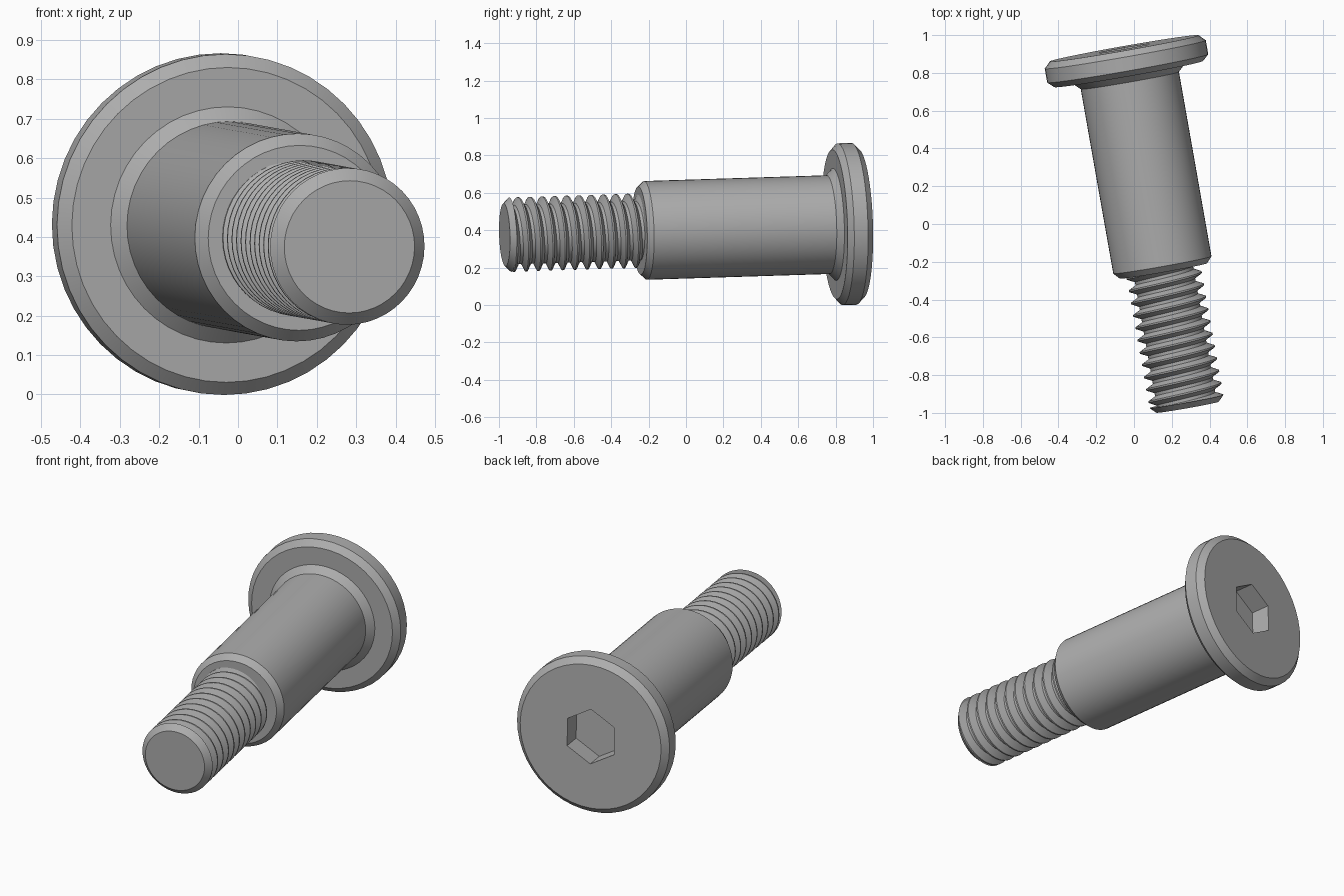
import bpy, bmesh, math
from mathutils import Vector, Matrix

if "Cube" in bpy.data.objects:
    bpy.data.objects.remove(bpy.data.objects["Cube"], do_unlink=True)

SEG = 48                                   # sides of every round part
BACK = Vector((-0.052, 0.93, 0.435))       # centre of the head's outer face
TIP = Vector((0.283, -0.97, 0.375))        # centre of the threaded end
LENGTH = (TIP - BACK).length

# Frame whose local z runs along the bolt from head to tip, local y up
az = (TIP - BACK).normalized()
ax = Vector((0, 0, 1)).cross(az).normalized()
ay = az.cross(ax)
FRAME = Matrix.Translation(BACK) @ Matrix((ax, ay, az)).transposed().to_4x4()

steel = bpy.data.materials.new("grey steel")
steel.use_nodes = True
GREY = (0.42, 0.42, 0.42, 1)
steel.diffuse_color = GREY
steel.node_tree.nodes["Principled BSDF"].inputs["Base Color"].default_value = GREY


def grid_part(name, rows):
    """Skin rows of points, each one running once around the axis."""
    bm = bmesh.new()
    grid = [[bm.verts.new(p) for p in row] for row in rows]
    for lo, hi in zip(grid, grid[1:]):
        for i in range(SEG):
            bm.faces.new((lo[i], lo[i + 1], hi[i + 1], hi[i]))
    bmesh.ops.remove_doubles(bm, verts=bm.verts, dist=1e-5)
    bmesh.ops.transform(bm, matrix=FRAME, verts=bm.verts)
    mesh = bpy.data.meshes.new(name)
    bm.to_mesh(mesh)
    bm.free()
    mesh.materials.append(steel)
    obj = bpy.data.objects.new(name, mesh)
    bpy.context.collection.objects.link(obj)
    bpy.ops.object.select_all(action='DESELECT')
    obj.select_set(True)
    bpy.context.view_layer.objects.active = obj
    bpy.ops.object.shade_smooth_by_angle(angle=math.radians(25))
    return obj


def polar(r, i, s):
    a = math.tau * i / SEG
    return (r * math.cos(a), r * math.sin(a), s)


def hex_factor(i):
    """Radius of a unit hexagon with a corner pointing up."""
    d = (360 * i / SEG + 30) % 60 - 30
    return math.cos(math.pi / 6) / math.cos(math.radians(d))


def lathe(name, profile, hex_rows=()):
    grid_part(name, [[polar(r * (hex_factor(i) if k in hex_rows else 1), i, s)
                      for i in range(SEG + 1)]
                     for k, (r, s) in enumerate(profile)])


# Chamfered head with a hexagonal socket
lathe("head", [(0, 0.11), (0.153, 0.11), (0.153, 0), (0.40, 0), (0.433, 0.033),
               (0.433, 0.108), (0.40, 0.138), (0.29, 0.138)], hex_rows=(1, 2))

# Plain shoulder with a flared root and chamfered end
lathe("shoulder", [(0.30, 0.138), (0.264, 0.173), (0.264, 1.165),
                   (0.235, 1.197), (0.15, 1.197)])

# Chamfered tip
TIP_START = LENGTH - 0.031
lathe("tip", [(0.15, TIP_START), (0.199, TIP_START), (0.168, LENGTH), (0, LENGTH)])

# Right-handed helical thread, cut off square at both ends
PITCH, ROOT, CREST, START = 0.0663, 0.159, 0.199, 1.197
SECTION = [(0, ROOT), (0.25, ROOT), (0.5625, CREST), (0.6875, CREST), (1, ROOT)]


def thread_radius(phase):
    for (f0, r0), (f1, r1) in zip(SECTION, SECTION[1:]):
        if phase <= f1:
            return r0 + (r1 - r0) * (phase - f0) / (f1 - f0)


turns = math.ceil((TIP_START - START) / PITCH) + 1
rows = []
for k in range(-1, turns):
    for f, _ in SECTION[:-1]:
        row = []
        for i in range(SEG + 1):
            s = START + PITCH * (k + f + i / SEG)
            s = min(max(s, START), TIP_START)
            phase = ((s - START) / PITCH - i / SEG) % 1
            row.append(polar(thread_radius(phase), i, s))
        rows.append(row)
grid_part("thread", rows)
